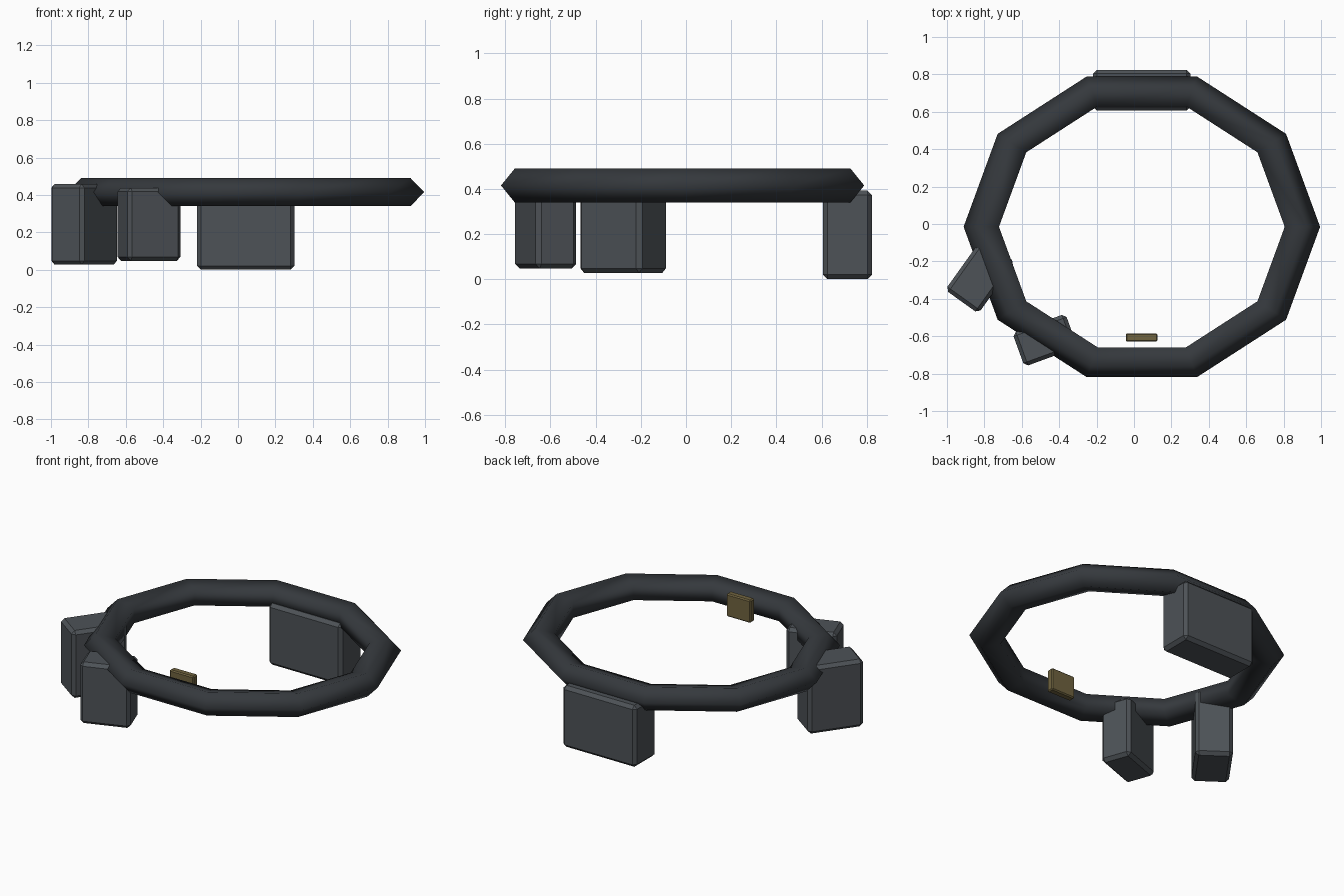
import bpy
from math import radians

if "Cube" in bpy.data.objects:
    bpy.data.objects.remove(bpy.data.objects["Cube"])


def material(name, rgb):
    m = bpy.data.materials.new(name)
    m.diffuse_color = (*rgb, 1)
    m.use_nodes = True
    m.node_tree.nodes["Principled BSDF"].inputs["Base Color"].default_value = m.diffuse_color
    return m


dark = material("dark_leather", (0.035, 0.04, 0.046))
slate = material("slate_leather", (0.075, 0.085, 0.095))
brass = material("brass", (0.16, 0.125, 0.05))


def box(name, loc, size, angle, mat, bevel):
    bpy.ops.mesh.primitive_cube_add(size=1, location=loc, rotation=(0, 0, radians(angle)))
    ob = bpy.context.object
    ob.name = name
    ob.scale = size
    bpy.ops.object.transform_apply(location=False, rotation=False, scale=True)
    mod = ob.modifiers.new("Bevel", "BEVEL")
    mod.width = bevel
    mod.segments = 1
    ob.data.materials.append(mat)
    return ob


# belt: ten-sided ring with a five-sided section, flattened to an oval
bpy.ops.mesh.primitive_torus_add(major_segments=10, minor_segments=5,
                                 major_radius=0.8485, minor_radius=0.1045,
                                 location=(0.042, -0.015, 0.415))
belt = bpy.context.object
belt.name = "belt"
belt.scale = (1, 0.887, 0.755)
bpy.ops.object.transform_apply(location=False, rotation=False, scale=True)
belt.data.materials.append(dark)
bpy.ops.object.shade_smooth()

# pouches
box("back_pouch", (0.042, 0.715, 0.196), (0.52, 0.217, 0.392), 0, slate, 0.02)
box("side_pouch", (-0.8225, -0.278, 0.243), (0.338, 0.218, 0.43), 54.4, slate, 0.02)
box("front_pouch", (-0.476, -0.621, 0.243), (0.302, 0.192, 0.39), 20, slate, 0.02)

# buckle
box("buckle", (0.041, -0.607, 0.415), (0.17, 0.045, 0.145), 0, brass, 0.007)
